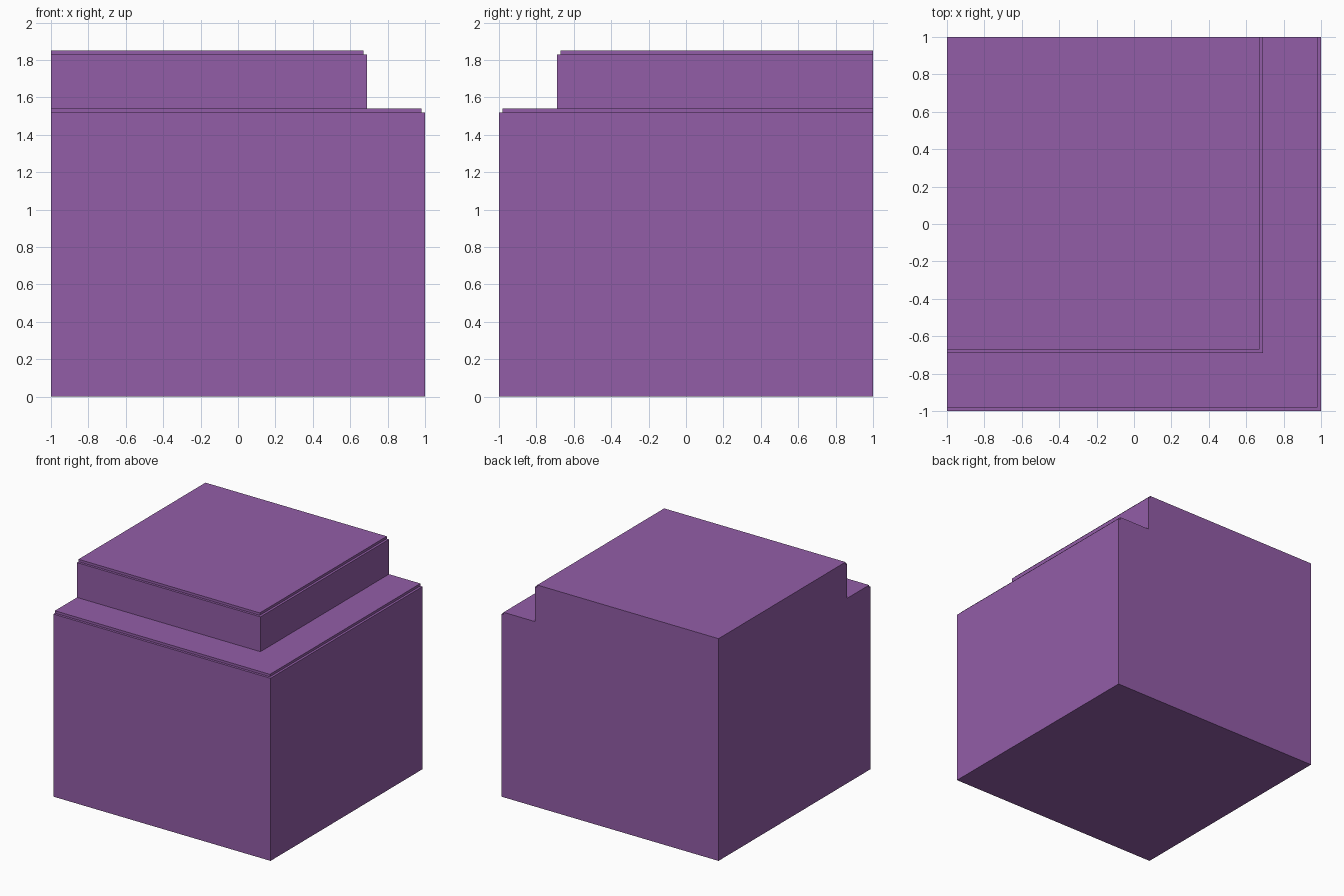
import bpy
import bmesh

if "Cube" in bpy.data.objects:
    bpy.data.objects.remove(bpy.data.objects["Cube"])

purple = bpy.data.materials.new("purple")
purple.diffuse_color = (0.29, 0.11, 0.39, 1)
purple.use_nodes = True
purple.node_tree.nodes["Principled BSDF"].inputs["Base Color"].default_value = purple.diffuse_color


def stepped_block(name, reach, z0, z1, lip=0.02):
    """Block flush with the left (-x) and back (+y) planes, with a small
    rebated lip along the top of its front and right sides."""
    mesh = bpy.data.meshes.new(name)
    bm = bmesh.new()
    # Right-hand side profile: up the side, in at the lip, up to the top
    profile = [(reach, z0), (reach, z1 - lip), (reach - lip, z1 - lip), (reach - lip, z1)]
    rings = []
    for r, z in profile:
        rings.append([bm.verts.new(p) for p in
                      ((-1, -r, z), (r, -r, z), (r, 1, z), (-1, 1, z))])
    # Front and right sides follow the profile
    for low, high in zip(rings, rings[1:]):
        for i in (0, 1):
            bm.faces.new((low[i], low[i + 1], high[i + 1], high[i]))
    # Flat back and left sides
    bm.faces.new([r[2] for r in rings[::-1]] + [r[3] for r in rings])
    bm.faces.new([r[3] for r in rings[::-1]] + [r[0] for r in rings])
    # Top and bottom
    bm.faces.new(rings[-1])
    bm.faces.new(rings[0][::-1])
    bmesh.ops.recalc_face_normals(bm, faces=bm.faces)
    # Merge the base's doubled outer corners
    bmesh.ops.remove_doubles(bm, verts=bm.verts, dist=1e-5)
    bm.to_mesh(mesh)
    bm.free()
    mesh.materials.append(purple)
    obj = bpy.data.objects.new(name, mesh)
    bpy.context.collection.objects.link(obj)
    return obj


# Wide lower block and smaller block stacked in its back left corner
stepped_block("lower_block", 1.0, 0.0, 1.54)
stepped_block("upper_block", 0.69, 1.54, 1.85)
